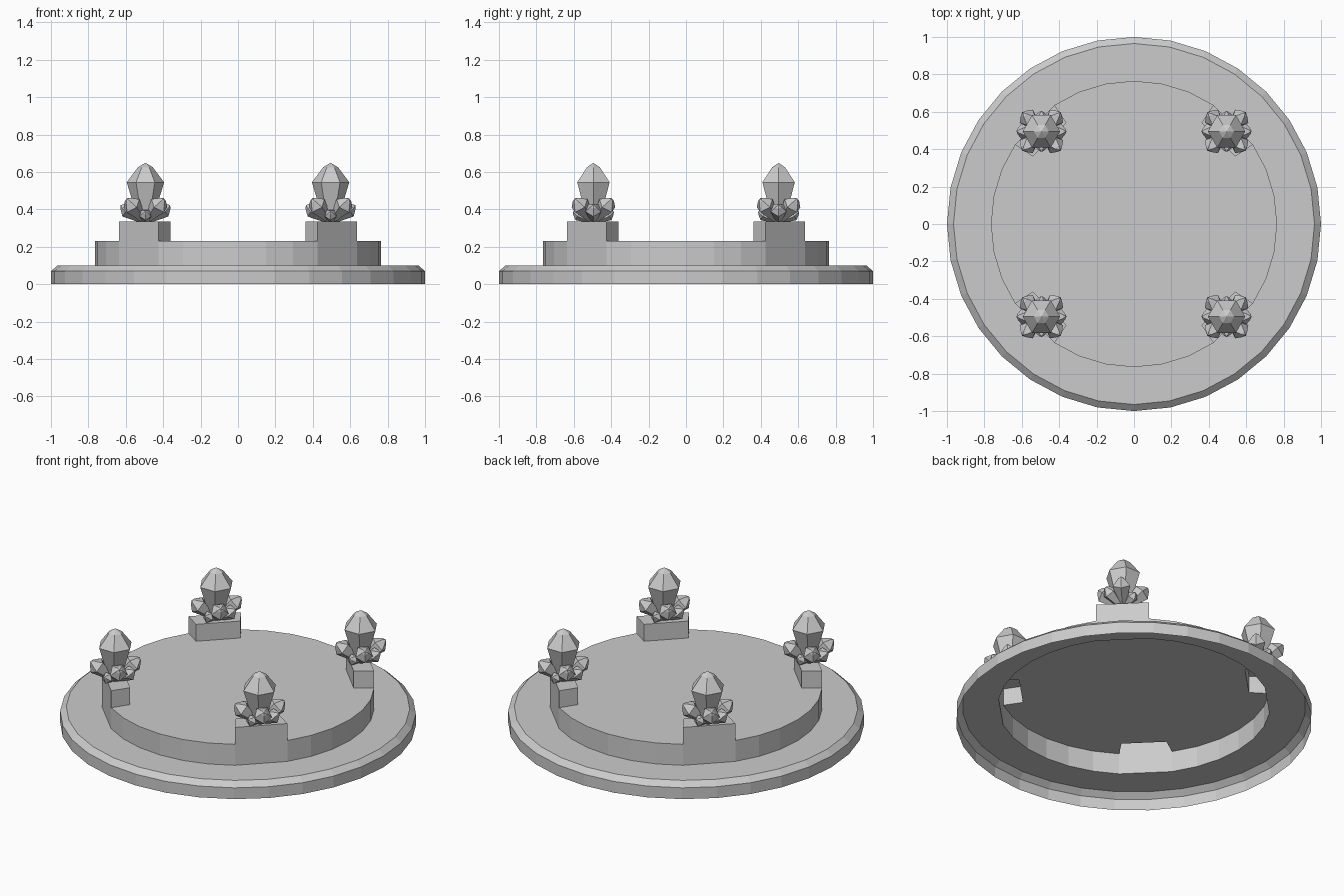
import bpy, bmesh
from math import sin, cos, pi, radians
from mathutils import Matrix, Vector

if "Cube" in bpy.data.objects:
    bpy.data.objects.remove(bpy.data.objects["Cube"])

SIDES = 32
STEP = 2 * pi / SIDES
DRUM_R, INNER_R = 0.765, 0.65
DRUM_Z, BLOCK_Z = 0.23, 0.335


def finish(bm, name, mirrored=False):
    mesh = bpy.data.meshes.new(name)
    bm.to_mesh(mesh)
    bm.free()
    ob = bpy.data.objects.new(name, mesh)
    bpy.context.scene.collection.objects.link(ob)
    if mirrored:
        mod = ob.modifiers.new("four_corners", "MIRROR")
        mod.use_axis = (True, True, False)
        mod.use_mirror_merge = False
    return ob


def point(i, r, z):
    return Vector((r * cos(i * STEP), r * sin(i * STEP), z))


def drum_point(i, z):
    # the drum is flat where a pedestal stands
    r = DRUM_R * cos(STEP) if i % 8 == 4 else DRUM_R
    return point(i, r, z)


# Stepped round base: a shell that is open underneath
bm = bmesh.new()
loops = [[bm.verts.new(point(i, r, z)) for i in range(SIDES)]
         for r, z in ((1, 0), (1, 0.07), (0.965, 0.10))]
loops += [[bm.verts.new(drum_point(i, z)) for i in range(SIDES)]
          for z in (0.10, DRUM_Z)]
for low, high in zip(loops, loops[1:]):
    for i in range(SIDES):
        j = (i + 1) % SIDES
        bm.faces.new((low[i], low[j], high[j], high[i]))

# Drum top, notched under each hollow pedestal
outline = []
for i, v in enumerate(loops[-1]):
    side = i % 8
    inner = bm.verts.new(point(i, INNER_R, DRUM_Z)) if side in (3, 5) else None
    if side == 3:
        outline += [v, inner]
    elif side == 5:
        outline += [inner, v]
    elif side != 4:
        outline.append(v)
bm.faces.new(outline)
finish(bm, "round_base")

# Corner pedestals
bm = bmesh.new()
rings = []
for z in (DRUM_Z, BLOCK_Z):
    corners = [drum_point(i, z) for i in (3, 5)]
    corners += [point(i, INNER_R, z) for i in (5, 3)]
    rings.append([bm.verts.new(c) for c in corners])
for i in range(4):
    j = (i + 1) % 4
    bm.faces.new((rings[0][i], rings[0][j], rings[1][j], rings[1][i]))
bm.faces.new(rings[1])
finish(bm, "pedestals", True)


# Crystals: pointed gems widening from a narrow root
def add_gem(bm, profile, sides, matrix):
    rows = []
    for r, z in profile:
        rows.append([bm.verts.new(matrix @ Vector((r * cos(2 * pi * k / sides),
                                                   r * sin(2 * pi * k / sides), z)))
                     for k in range(sides)])
    bm.faces.new(rows[0][::-1])
    for low, high in zip(rows, rows[1:]):
        for k in range(sides):
            m = (k + 1) % sides
            bm.faces.new((low[k], low[m], high[m], high[k]))
    tip = bm.verts.new(matrix @ Vector((0, 0, profile[-1][1] * 1.0 + profile[-1][0] * 0.6)))
    for k in range(sides):
        bm.faces.new((rows[-1][k], rows[-1][(k + 1) % sides], tip))


root = Matrix.Translation((0.495, 0.495, BLOCK_Z - 0.005))
bm = bmesh.new()
add_gem(bm, [(0.035, 0), (0.1, 0.215), (0.04, 0.295)], 6, root)
finish(bm, "tall_crystals", True)

# Smaller crystals leaning outwards: heading, lean, size
bm = bmesh.new()
leaning = [(45 + 90 * k, 48, 1.0) for k in range(4)]
leaning += [(0, 55, 0.85), (180, 55, 0.85), (90, 62, 0.65), (270, 62, 0.65)]
for heading, lean, size in leaning:
    turn = Matrix.Rotation(radians(heading), 4, "Z") @ Matrix.Rotation(radians(lean), 4, "Y")
    add_gem(bm, [(0.012, 0), (0.052, 0.14), (0.02, 0.178)], 5,
            root @ turn @ Matrix.Scale(size, 4))
finish(bm, "leaning_crystals", True)
